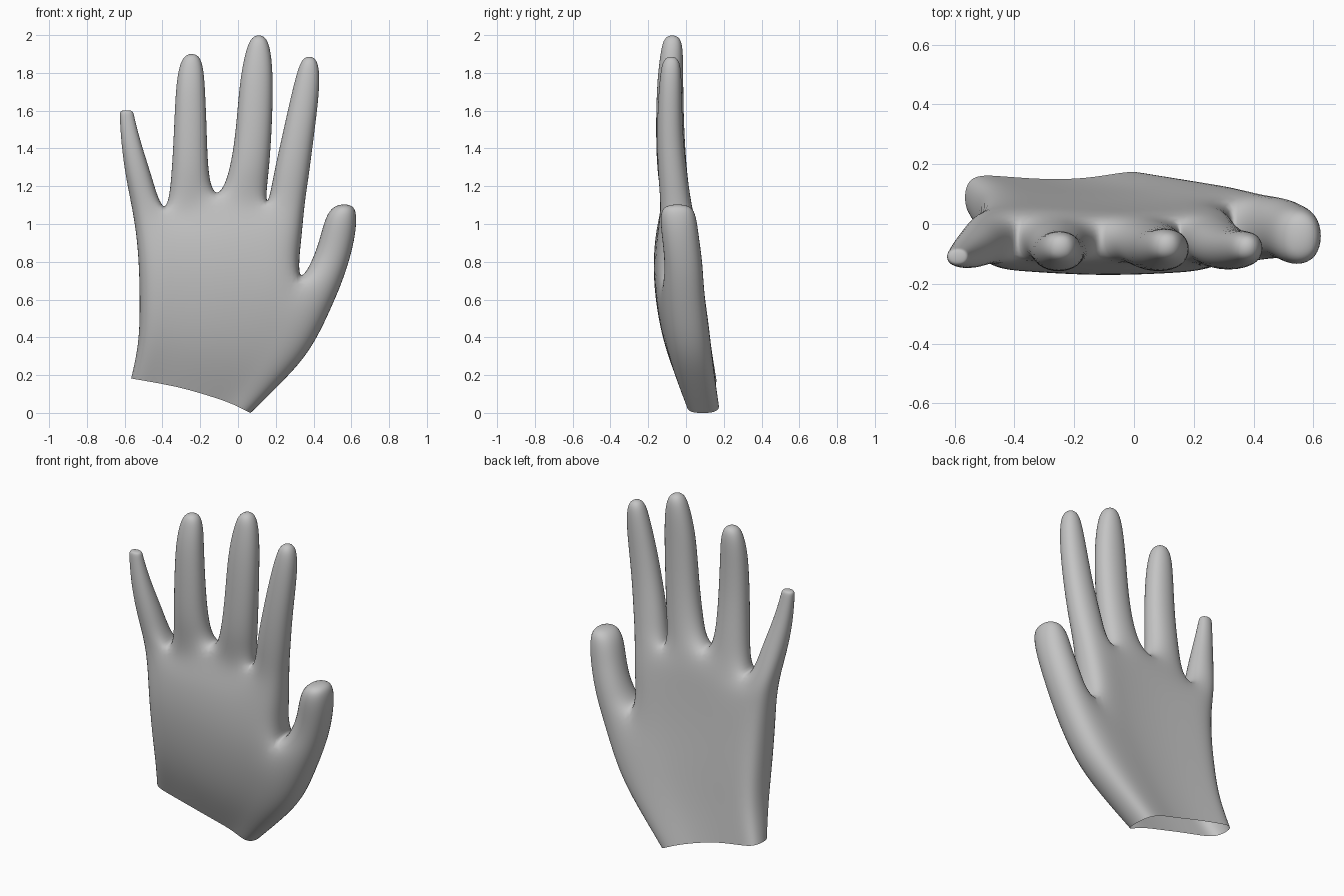
import bpy
import bmesh
from math import cos, sin

cube = bpy.data.objects.get("Cube")
if cube:
    bpy.data.objects.remove(cube, do_unlink=True)

GROW = 1.08                            # subdivision pulls the cage inwards
# Palm columns: position across, palm-side bulge, back-side hollow, upward arch
COLUMNS = ((0, 0.012, 0, 0),
           (0.2, -0.002, -0.004, 0.008),
           (0.49, -0.017, -0.018, 0.018),
           (0.78, -0.008, -0.014, 0.01),
           (1, 0.008, 0.01, 0))

bm = bmesh.new()


def pair(x, z, front, back):
    """One column of a row: a palm-side vertex and a back-side vertex."""
    return bm.verts.new((x, front, z)), bm.verts.new((x, back, z))


def loop(row):
    return [p[0] for p in row] + [p[1] for p in reversed(row)]


def skin(lower, upper):
    """Bridge two rows with a closed band of quads."""
    a, b = loop(lower), loop(upper)
    for i in range(len(a)):
        j = (i + 1) % len(a)
        bm.faces.new((a[i], a[j], b[j], b[i]))


def palm_row(outer, inner, front, back):
    """Row of five columns between the little-finger edge and the index edge."""
    return [pair(outer[0] + (inner[0] - outer[0]) * t,
                 outer[1] + (inner[1] - outer[1]) * t + arch,
                 front + bulge, back + hollow)
            for t, bulge, hollow, arch in COLUMNS]


def grow_digit(base, rings):
    """Extrude a digit from two neighbouring columns and cap its tip."""
    for x, z, width, y, depth, tilt in rings:
        dx, dz = GROW * width * cos(tilt), GROW * width * sin(tilt)
        front, back = y - GROW * depth, y + GROW * depth
        ring = [pair(x - dx, z - dz, front, back),
                pair(x + dx, z + dz, front, back)]
        skin(base, ring)
        base = ring
    bm.faces.new(loop(base))


# Lower palm, with the thumb mound as a sixth column; the wrist stays open
wrist = palm_row((-0.57, 0.183), (-0.03, 0.05), 0.0, 0.166)
heel = palm_row((-0.53, 0.36), (0.10, 0.24), -0.085, 0.137)
middle = palm_row((-0.525, 0.55), (0.22, 0.45), -0.137, 0.113)
thumb_row = palm_row((-0.53, 0.78), (0.315, 0.675), -0.163, 0.083)
wrist.append(pair(0.07, -0.003, 0.0, 0.177))
heel.append(pair(0.25, 0.17, -0.05, 0.157))
middle.append(pair(0.395, 0.325, -0.085, 0.14))
thumb_row.append(pair(0.51, 0.57, -0.11, 0.115))
for lower, upper in ((wrist, heel), (heel, middle), (middle, thumb_row)):
    skin(lower, upper)

# Upper palm and the webs between the fingers
upper_palm = palm_row((-0.545, 0.95), (0.345, 0.93), -0.15, 0.063)
knuckles = [pair(-0.57, 1.10, -0.14, 0.06),
            pair(-0.385, 1.02, -0.125, 0.035),
            pair(-0.115, 1.128, -0.125, 0.035),
            pair(0.147, 1.065, -0.125, 0.035),
            pair(0.36, 1.11, -0.15, 0.04)]
skin(thumb_row[:5], upper_palm)
skin(upper_palm, knuckles)

# Digits: x, z, half width, y, half depth, tilt of each ring
little_finger = [(-0.525, 1.25, 0.070, -0.075, 0.07, 0),
                 (-0.565, 1.42, 0.053, -0.10, 0.05, 0),
                 (-0.59, 1.58, 0.037, -0.11, 0.031, 0),
                 (-0.59, 1.604, 0.036, -0.11, 0.027, 0)]
ring_finger = [(-0.255, 1.27, 0.096, -0.075, 0.08, 0),
               (-0.252, 1.50, 0.087, -0.09, 0.07, 0),
               (-0.252, 1.72, 0.078, -0.09, 0.066, 0),
               (-0.248, 1.84, 0.064, -0.079, 0.056, 0),
               (-0.245, 1.905, 0.033, -0.077, 0.037, 0)]
middle_finger = [(0.06, 1.27, 0.104, -0.075, 0.08, 0),
                 (0.085, 1.50, 0.095, -0.085, 0.075, 0),
                 (0.097, 1.75, 0.09, -0.085, 0.07, 0),
                 (0.108, 1.92, 0.068, -0.074, 0.06, 0),
                 (0.11, 2.005, 0.034, -0.072, 0.04, 0)]
index_finger = [(0.28, 1.25, 0.095, -0.07, 0.078, 0),
                (0.315, 1.45, 0.085, -0.085, 0.07, 0),
                (0.35, 1.65, 0.076, -0.085, 0.064, 0),
                (0.374, 1.81, 0.061, -0.08, 0.056, 0),
                (0.378, 1.892, 0.032, -0.078, 0.037, 0)]
thumb = [(0.488, 0.785, 0.094, -0.01, 0.10, -0.45),
         (0.53, 0.935, 0.091, -0.03, 0.098, -0.16),
         (0.55, 1.05, 0.081, -0.043, 0.097, -0.08),
         (0.567, 1.108, 0.044, -0.045, 0.066, 0)]

for i, digit in enumerate((little_finger, ring_finger,
                           middle_finger, index_finger)):
    grow_digit(knuckles[i:i + 2], digit)
grow_digit(thumb_row[4:], thumb)

# Finished hand
mesh = bpy.data.meshes.new("hand")
for face in bm.faces:
    face.smooth = True
bm.to_mesh(mesh)
bm.free()
hand = bpy.data.objects.new("hand", mesh)
bpy.context.collection.objects.link(hand)

subdivide = hand.modifiers.new("smooth_skin", "SUBSURF")
subdivide.levels = subdivide.render_levels = 3

grey = bpy.data.materials.new("plain_grey")
grey.use_nodes = True
colour = (0.55, 0.55, 0.55, 1)
grey.diffuse_color = colour
for node in grey.node_tree.nodes:
    if node.type == "BSDF_PRINCIPLED":
        node.inputs["Base Color"].default_value = colour
mesh.materials.append(grey)
